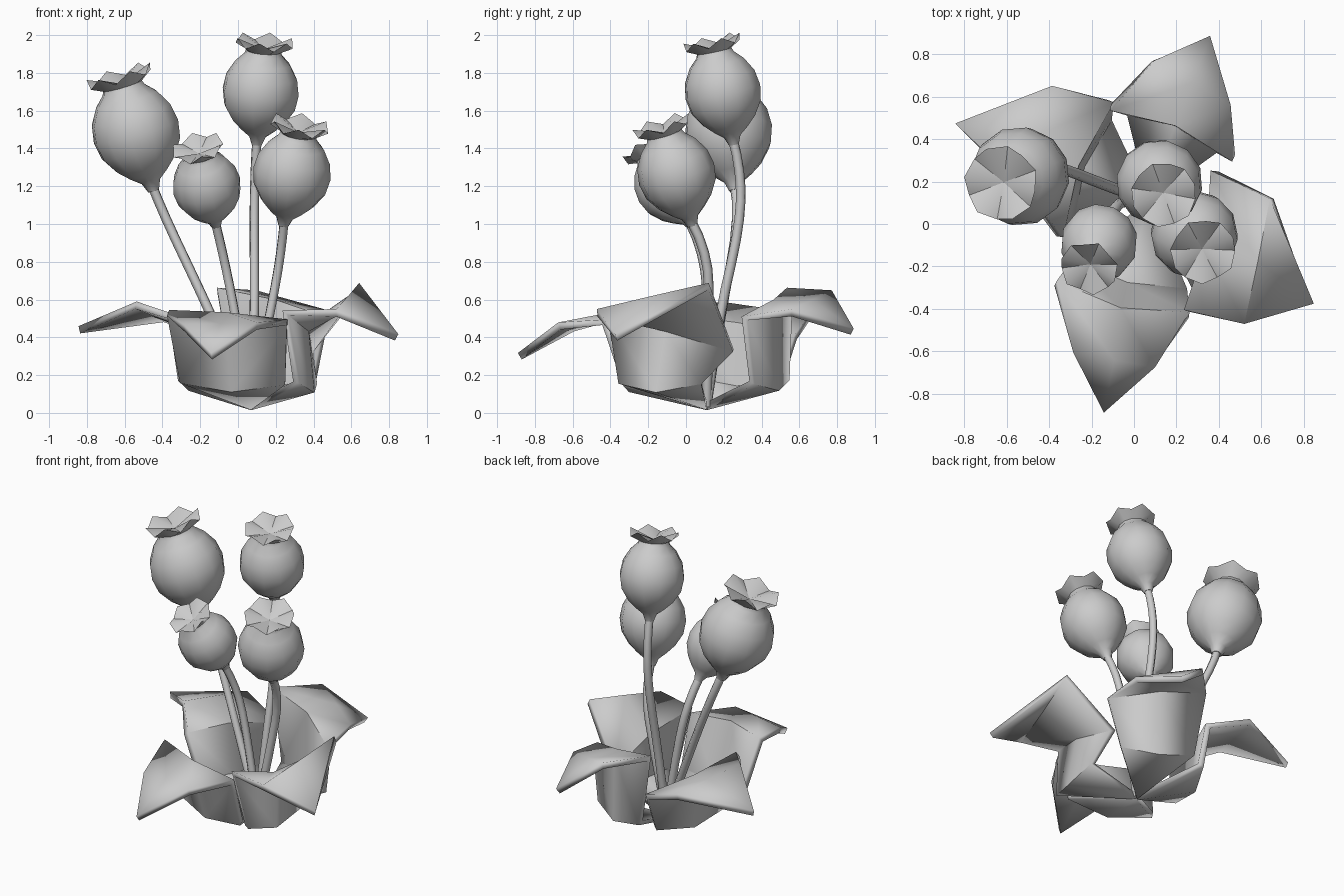
import bpy, bmesh, math
from mathutils import Vector

if "Cube" in bpy.data.objects:
    bpy.data.objects.remove(bpy.data.objects["Cube"])

ROOT = Vector((0.07, 0.11, 0.035))


def add_mesh(name, bm, angle):
    bmesh.ops.recalc_face_normals(bm, faces=bm.faces)
    me = bpy.data.meshes.new(name)
    bm.to_mesh(me)
    bm.free()
    ob = bpy.data.objects.new(name, me)
    bpy.context.collection.objects.link(ob)
    bpy.ops.object.select_all(action='DESELECT')
    ob.select_set(True)
    bpy.context.view_layer.objects.active = ob
    bpy.ops.object.shade_smooth_by_angle(angle=math.radians(angle))
    return ob


# Seed pod: lathed bulb, flared scalloped crown with a dished top
PROFILE = [(-1.4, .13), (-1.18, .22), (-1.0, .45), (-.76, .70), (-.4, .93), (0, 1),
           (.4, .93), (.76, .72), (.98, .5), (1.08, .46), (1.32, .75)]


def pod(name, centre, crown, radius, sides=12):
    centre = Vector(centre)
    rot = (Vector(crown) - centre).to_track_quat('Z', 'Y')
    bm = bmesh.new()
    rings = []
    for k, (h, r) in enumerate(PROFILE):
        wave = 0.1 if k == len(PROFILE) - 1 else 0
        ring = []
        for i in range(sides):
            a = 2 * math.pi * i / sides
            p = Vector((r * math.cos(a), r * math.sin(a), h + wave * (-1) ** i))
            ring.append(bm.verts.new(centre + rot @ (p * radius)))
        rings.append(ring)
    for lo, hi in zip(rings, rings[1:]):
        for i in range(sides):
            j = (i + 1) % sides
            bm.faces.new((lo[i], lo[j], hi[j], hi[i]))
    dish = bm.verts.new(centre + rot @ Vector((0, 0, 1.12 * radius)))
    for i in range(sides):
        bm.faces.new((rings[-1][i], rings[-1][(i + 1) % sides], dish))
    bm.faces.new(rings[0][::-1])
    add_mesh(name, bm, 50)
    return centre + rot @ Vector((0, 0, -1.25 * radius))


# Stem: thin bent tube from the root into the pod's neck
def stem(name, points):
    cu = bpy.data.curves.new(name, 'CURVE')
    cu.dimensions = '3D'
    cu.bevel_depth = 0.026
    cu.bevel_resolution = 1
    cu.resolution_u = 3
    sp = cu.splines.new('NURBS')
    sp.points.add(len(points) - 1)
    for p, co in zip(sp.points, points):
        p.co = (*co, 1)
    sp.order_u = 3
    sp.use_endpoint_u = True
    ob = bpy.data.objects.new(name, cu)
    bpy.context.collection.objects.link(ob)


PLANTS = {  # pod centre, crown centre, radius, stem bends
    'left': ((-.54, .225, 1.49), (-.62, .195, 1.76), .235, [(-.13, .18, .5), (-.40, .29, 1.06)]),
    'tall': ((.12, .195, 1.70), (.14, .14, 1.96), .205, [(.09, .17, .5), (.085, .29, 1.0), (.09, .29, 1.3)]),
    'right': ((.285, -.05, 1.265), (.325, -.125, 1.51), .207, [(.165, .12, .5), (.23, .12, .85)]),
    'front': ((-.165, -.09, 1.20), (-.21, -.20, 1.39), .182, [(-.01, .12, .5), (-.08, .10, .85)]),
}
for key, (centre, crown, radius, bends) in PLANTS.items():
    neck = pod(key + '_pod', centre, crown, radius)
    stem(key + '_stem', [ROOT] + bends + [neck])


# Leaf: rises from the root, folds at the rim and droops to a pointed tip
def leaf(name, pairs, tip):
    bm = bmesh.new()
    tip = Vector(tip)
    out = Vector((tip.x - ROOT.x, tip.y - ROOT.y, 0)).normalized()
    rows = []
    for (a, b), push, drop in zip(pairs, (.04, .05, 0), (.04, -.01, 0)):
        a, b = Vector(a), Vector(b)
        mid = (a + b) / 2 + out * push - Vector((0, 0, drop))
        rows.append([bm.verts.new(p) for p in (a, mid, b)])
    root, end = bm.verts.new(ROOT), bm.verts.new(tip)
    for i in (0, 1):
        bm.faces.new((root, rows[0][i], rows[0][i + 1]))
        for lo, hi in zip(rows, rows[1:]):
            bm.faces.new((lo[i], hi[i], hi[i + 1], lo[i + 1]))
        bm.faces.new((rows[2][i], end, rows[2][i + 1]))
    ob = add_mesh(name, bm, 35)
    mod = ob.modifiers.new('thickness', 'SOLIDIFY')
    mod.thickness = 0.04
    mod.offset = 0


leaf('front_leaf', [((-.30, -.18, .17), (.25, -.32, .16)),
                    ((-.37, -.28, .53), (.26, -.43, .48)),
                    ((-.285, -.6, .45), (.10, -.67, .46))], (-.14, -.88, .30))
leaf('right_leaf', [((.40, .08, .16), (.31, -.35, .16)),
                    ((.38, .25, .33), (.25, -.41, .53)),
                    ((.65, .12, .67), (.52, -.47, .53))], (.84, -.37, .40))
leaf('back_leaf', [((-.03, .53, .18), (.40, .35, .16)),
                   ((-.11, .55, .65), (.47, .31, .50)),
                   ((.09, .77, .63), (.45, .56, .53))], (.35, .88, .43))
leaf('left_leaf', [((-.12, .50, .16), (-.30, .02, .18)),
                   ((-.11, .58, .40), (-.35, -.06, .51)),
                   ((-.39, .65, .50), (-.54, .18, .57))], (-.84, .47, .44))
